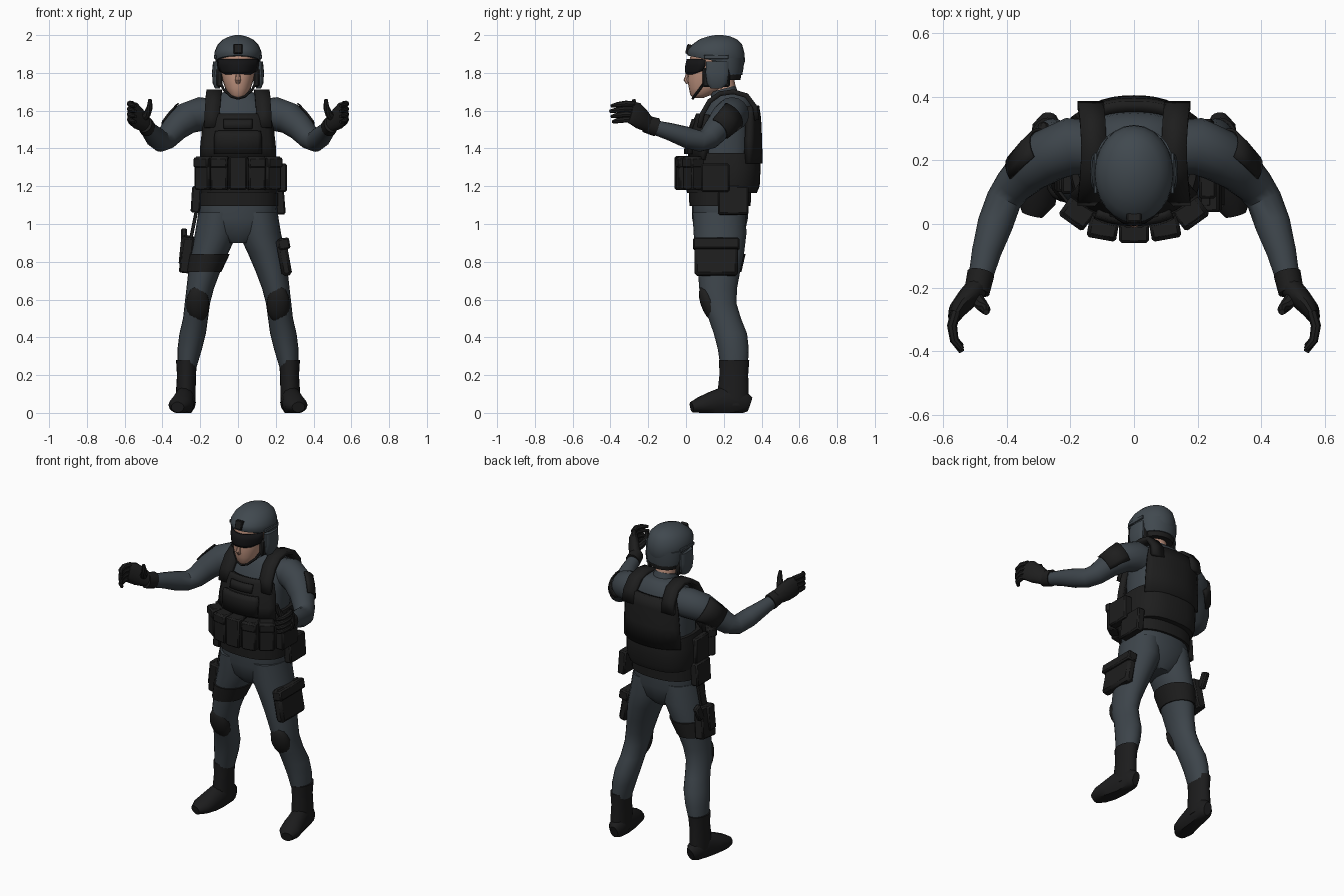
import bpy, bmesh, math
from mathutils import Vector, Matrix


def mat(name, rgb):
    m = bpy.data.materials.new(name)
    m.diffuse_color = (*rgb, 1)
    return m


CLOTH = mat("slate_cloth", (0.046, 0.058, 0.069))
SHELL = mat("slate_helmet", (0.052, 0.066, 0.078))
GEAR = mat("black_gear", (0.0125, 0.0125, 0.0125))
BOOT = mat("black_leather", (0.0115, 0.0115, 0.012))
LENS = mat("dark_lens", (0.007, 0.007, 0.008))
SKIN = mat("skin", (0.52, 0.29, 0.21))


def finish(name, bm, m, mirror=False, solid=0, bevel=0, angle=40):
    bmesh.ops.recalc_face_normals(bm, faces=bm.faces)
    me = bpy.data.meshes.new(name)
    bm.to_mesh(me)
    bm.free()
    ob = bpy.data.objects.new(name, me)
    bpy.context.collection.objects.link(ob)
    me.materials.append(m)
    bpy.ops.object.select_all(action='DESELECT')
    ob.select_set(True)
    bpy.context.view_layer.objects.active = ob
    bpy.ops.object.shade_smooth_by_angle(angle=math.radians(angle))
    if solid:
        s = ob.modifiers.new("thickness", 'SOLIDIFY')
        s.thickness, s.offset = solid, 0
    if bevel:
        b = ob.modifiers.new("soft_edges", 'BEVEL')
        b.width, b.segments = bevel, 1
    if mirror:
        ob.modifiers.new("mirror", 'MIRROR')
    return ob


def skin_rings(bm, rings, closed=True):
    rows = [[bm.verts.new(p) for p in r] for r in rings]
    n = len(rows[0])
    for a, b in zip(rows, rows[1:]):
        for i in range(n if closed else n - 1):
            j = (i + 1) % n
            bm.faces.new((a[i], a[j], b[j], b[i]))
    if closed:
        bm.faces.new(rows[0])
        bm.faces.new(rows[-1])


def loft(name, rings, m, n=20, e=2.0, **kw):
    """Stack of level rings: x, y, z, rx, ry, optional tilt."""
    bm, out = bmesh.new(), []
    for x, y, z, rx, ry, *t in rings:
        row = []
        for i in range(n):
            a = 2 * math.pi * i / n
            c, s = math.cos(a), math.sin(a)
            dx = rx * math.copysign(abs(c) ** (2 / e), c)
            dy = ry * math.copysign(abs(s) ** (2 / e), s)
            row.append((x + dx, y + dy, z + (t[0] * dy if t else 0)))
        out.append(row)
    skin_rings(bm, out)
    return finish(name, bm, m, **kw)


def tube(name, pts, m, n=14, arc=None, floor=None, **kw):
    """Rings across a path: x, y, z, side radius, optional up radius."""
    bm, out = bmesh.new(), []
    P = [Vector(p[:3]) for p in pts]
    for k, p in enumerate(pts):
        t = (P[min(k + 1, len(P) - 1)] - P[max(k - 1, 0)]).normalized()
        ref = Vector((0, 0, 1)) if abs(t.z) < 0.85 else Vector((0, 1, 0))
        side = t.cross(ref).normalized()
        up = side.cross(t)
        ra, rb = p[3], p[-1]
        row = []
        for i in range(n):
            a = 2 * math.pi * i / n
            if arc:
                a = arc[0] + (arc[1] - arc[0]) * i / (n - 1)
            v = P[k] + side * ra * math.cos(a) + up * rb * math.sin(a)
            if floor is not None:
                v.z = max(v.z, floor)
            row.append(v)
        out.append(row)
    skin_rings(bm, out, arc is None)
    return finish(name, bm, m, **kw)


def panel(name, rows, m, thick, n=13, power=2.4, **kw):
    """Curved plate: z, half width, y at middle, y at edge."""
    bm, out = bmesh.new(), []
    for z, hw, yc, ye in rows:
        us = [2 * i / (n - 1) - 1 for i in range(n)]
        out.append([(hw * u, yc + (ye - yc) * abs(u) ** power, z) for u in us])
    skin_rings(bm, out, False)
    return finish(name, bm, m, solid=thick, **kw)


def strip(name, pts, width, m, thick, **kw):
    """Strap of constant x width along a path."""
    bm = bmesh.new()
    skin_rings(bm, [[(x - width / 2, y, z), (x + width / 2, y, z)] for x, y, z in pts], False)
    return finish(name, bm, m, solid=thick, **kw)


def box(name, loc, size, m, ry=0, rz=0, rx=0, bevel=0.008, **kw):
    bm = bmesh.new()
    M = (Matrix.Translation(loc) @ Matrix.Rotation(rz, 4, 'Z') @ Matrix.Rotation(ry, 4, 'Y')
         @ Matrix.Rotation(rx, 4, 'X') @ Matrix.Diagonal((*size, 1)))
    bmesh.ops.create_cube(bm, size=1, matrix=M)
    return finish(name, bm, m, bevel=bevel, **kw)


def ball(name, loc, size, m, rx=0, **kw):
    bm = bmesh.new()
    M = Matrix.Translation(loc) @ Matrix.Rotation(rx, 4, 'X') @ Matrix.Diagonal((*size, 1))
    bmesh.ops.create_uvsphere(bm, u_segments=14, v_segments=9, radius=1, matrix=M)
    return finish(name, bm, m, **kw)


# Legs, hips and boots
loft("hips", [(0, .18, .90, .07, .09), (0, .18, .95, .16, .13), (0, .18, 1.03, .212, .148),
              (0, .18, 1.14, .20, .15)], CLOTH, e=2.3)
loft("trouser_legs", [(.105, .175, 1.06, .105, .14), (.115, .18, .95, .113, .14),
     (.15, .18, .85, .10, .128), (.178, .175, .75, .085, .112), (.20, .17, .66, .073, .10),
     (.215, .175, .58, .067, .092), (.225, .205, .50, .066, .086), (.24, .235, .42, .07, .088),
     (.255, .25, .34, .065, .082), (.27, .255, .24, .05, .072)], CLOTH, mirror=True)
loft("boot_shafts", [(.272, .255, .28, .056, .08), (.273, .253, .20, .05, .076),
                     (.276, .25, .12, .052, .082), (.276, .25, .04, .05, .08)], BOOT, mirror=True)
tube("boot_feet", [(.268, .338, .045, .025, .04), (.271, .31, .055, .048, .06),
     (.28, .22, .065, .052, .085), (.293, .14, .05, .06, .065), (.308, .075, .04, .062, .045),
     (.32, .03, .03, .035, .028)], BOOT, floor=0, mirror=True)
ball("knee_pads", (.213, .125, .575), (.062, .045, .105), GEAR, rx=.38, mirror=True)

# Torso shirt, collar and neck
loft("shirt", [(0, .18, 1.08, .19, .145), (0, .195, 1.2, .185, .145), (0, .21, 1.35, .18, .15),
     (0, .215, 1.5, .188, .145), (0, .225, 1.58, .185, .135), (0, .235, 1.64, .16, .115),
     (0, .235, 1.685, .11, .09), (0, .23, 1.70, .07, .07)], CLOTH, e=2.4)
tube("collar", [(0, .225, 1.61, .085), (0, .21, 1.66, .076), (0, .195, 1.715, .07)], CLOTH, n=18)
tube("neck", [(0, .215, 1.67, .058), (0, .18, 1.83, .062)], SKIN, n=16)

# Arms and gloves
tube("sleeves", [(.12, .24, 1.575, .085), (.20, .245, 1.582, .09), (.27, .215, 1.56, .085),
     (.33, .17, 1.51, .072), (.38, .12, 1.453, .061), (.41, .075, 1.438, .056),
     (.437, 0, 1.46, .056), (.465, -.09, 1.49, .046), (.486, -.18, 1.515, .037)],
     CLOTH, n=16, mirror=True)
tube("arm_patches", [(.265, .22, 1.565, .09), (.30, .195, 1.538, .083), (.345, .156, 1.495, .073)],
     GEAR, n=8, arc=(.58 * math.pi, 1.25 * math.pi), solid=.008, mirror=True)
tube("glove_cuffs", [(.482, -.155, 1.512, .043, .05), (.495, -.215, 1.53, .04, .046)],
     GEAR, mirror=True)
tube("glove_palms", [(.495, -.20, 1.528, .035, .043), (.525, -.235, 1.555, .034, .058),
     (.555, -.27, 1.585, .028, .064), (.567, -.295, 1.592, .02, .058)], GEAR, mirror=True)
for i in range(4):
    z = 1.635 - i * .028
    tube("glove_finger", [(.56, -.275, z, .016), (.573, -.32, z + .002, .016),
         (.566, -.365, z - .004, .014), (.542, -.402 + .008 * abs(i - 1), z - .01, .009)],
         GEAR, n=8, mirror=True)
tube("glove_thumbs", [(.515, -.215, 1.55, .025), (.48, -.255, 1.585, .02),
     (.467, -.27, 1.62, .016), (.466, -.278, 1.66, .009)], GEAR, n=8, mirror=True)

# Head and face
loft("head", [(0, .065, 1.668, .026, .028), (0, .08, 1.685, .048, .058), (0, .11, 1.72, .068, .095),
     (0, .125, 1.76, .082, .118), (0, .14, 1.82, .096, .128), (0, .15, 1.90, .095, .125)],
     SKIN, n=20, e=2.2)
tube("nose", [(0, .012, 1.80, .010), (0, .002, 1.762, .015), (0, .012, 1.745, .011)], SKIN, n=8)
panel("goggles", [(1.795, .06, .006, .04), (1.81, .092, .002, .085), (1.84, .104, .004, .10),
                  (1.872, .104, .012, .10)], LENS, .016)
tube("chin_straps", [(.108, .12, 1.78, .007), (.075, .07, 1.71, .007), (.035, .042, 1.674, .007),
                     (0, .036, 1.664, .007)], GEAR, n=6, mirror=True)

# Helmet
loft("helmet", [(0, .156, 1.862, .118, .148, -.2), (0, .158, 1.885, .125, .154, -.15),
     (0, .16, 1.915, .123, .15, -.08), (0, .165, 1.95, .108, .132), (0, .17, 1.977, .08, .10),
     (0, .175, 1.993, .045, .06), (0, .175, 2.0, .015, .02)], SHELL, n=24)
loft("helmet_nape", [(0, .21, 1.79, .108, .088), (0, .205, 1.83, .118, .10),
                     (0, .20, 1.88, .12, .108)], SHELL, n=24)
loft("nape_pad", [(0, .215, 1.762, .09, .073), (0, .21, 1.80, .105, .084)], GEAR, n=20)
loft("ear_covers", [(.108, .16, 1.718, .014, .03), (.114, .165, 1.745, .02, .055),
     (.116, .165, 1.80, .022, .062), (.114, .165, 1.86, .018, .06)], SHELL, n=14, e=2.8, mirror=True)
box("ear_pads", (.098, .16, 1.775), (.03, .145, .10), GEAR, mirror=True)
box("helmet_mount", (0, .016, 1.925), (.046, .03, .052), GEAR, rx=-.25, bevel=.004)
box("helmet_rails", (.121, .16, 1.885), (.012, .13, .022), SHELL, bevel=.003, mirror=True)

# Plate carrier
loft("waist_wrap", [(0, .19, 1.165, .205, .185), (0, .195, 1.2, .213, .195), (0, .20, 1.3, .213, .195),
                    (0, .205, 1.375, .198, .185)], GEAR, n=28, e=2.7)
panel("front_plate", [(1.34, .192, .028, .10), (1.42, .188, .03, .11), (1.5, .178, .042, .12),
                      (1.555, .165, .06, .125), (1.578, .15, .07, .12)], GEAR, .035)
panel("back_plate", [(1.32, .19, .388, .32), (1.45, .185, .385, .325), (1.56, .178, .38, .33),
                     (1.625, .165, .37, .33)], GEAR, .035)
panel("chest_flap", [(1.505, .075, .02, .03), (1.555, .075, .036, .046)], GEAR, .012)
panel("chest_pouch", [(1.37, .12, .004, .03), (1.46, .12, .01, .035), (1.49, .115, .02, .04)], GEAR, .03)
strip("shoulder_straps", [(.138, .07, 1.51), (.137, .085, 1.58), (.132, .125, 1.65), (.128, .18, 1.69),
      (.126, .25, 1.70), (.13, .32, 1.68), (.135, .365, 1.62), (.138, .375, 1.55)],
      .08, GEAR, .026, mirror=True)

# Pouches around the waist
box("middle_pouch", (0, -.02, 1.27), (.094, .08, .18), GEAR)
for nm, x, y, a in (("front_pouches", .095, -.004, .18), ("corner_pouches", .172, .04, .62)):
    box(nm, (x, y, 1.268), (.09, .08, .178), GEAR, rz=a, mirror=True)
    box(nm + "_flap", (x + .008 * a, y - .003, 1.325), (.094, .084, .055), GEAR, rz=a, mirror=True)
box("side_pouch", (.232, .155, 1.245), (.055, .15, .15), GEAR)
box("radio_pouch", (-.21, .16, 1.27), (.04, .13, .16), GEAR)
loft("belt", [(0, .18, 1.095, .212, .162), (0, .18, 1.165, .212, .165)], GEAR, n=28, e=2.4)
box("hip_pouch", (.222, .25, 1.125), (.05, .16, .15), GEAR, ry=-.08)
box("hip_pouch_left", (-.222, .17, 1.13), (.05, .14, .14), GEAR, ry=.06)

# Thigh gear
box("thigh_pouch", (.243, .16, .825), (.055, .23, .20), GEAR, ry=-.18, bevel=.015)
box("thigh_pouch_flap", (.243, .16, .895), (.062, .245, .06), GEAR, ry=-.18)
loft("thigh_band", [(-.181, .175, .745, .092, .118), (-.152, .18, .84, .108, .135)], GEAR, n=20)
box("holster", (-.272, .20, .84), (.06, .13, .19), GEAR, ry=.12, rx=.1)
box("holster_front", (-.29, .175, .86), (.035, .07, .15), GEAR, ry=.1)
box("pistol_grip", (-.285, .28, .925), (.032, .05, .10), GEAR, rx=-.45)
box("holster_strap", (-.232, .18, 1.01), (.018, .055, .20), GEAR, ry=.2, bevel=.003)
